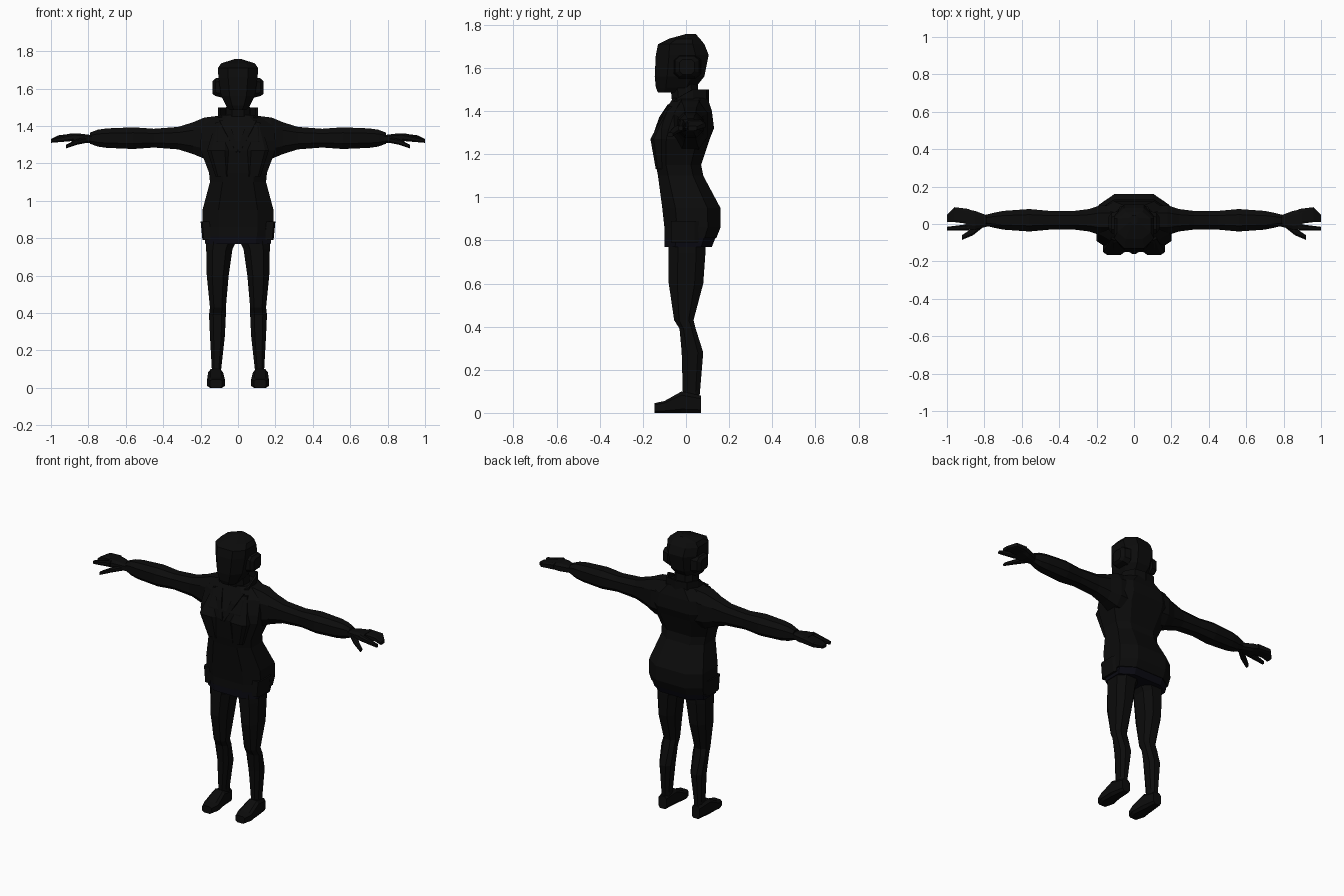
import bpy, bmesh

default_cube = bpy.data.objects.get("Cube")
if default_cube:
    bpy.data.objects.remove(default_cube, do_unlink=True)


def material(name, red, green, blue):
    colour = (red, green, blue, 1)
    made = bpy.data.materials.new(name)
    made.use_nodes = True
    made.diffuse_color = colour
    shader = made.node_tree.nodes["Principled BSDF"]
    shader.inputs["Base Color"].default_value = colour
    shader.inputs["Roughness"].default_value = .9
    return made


black = material("near_black", .0035, .0035, .0035)
trim = material("blue_black", .003, .003, .006)


def finish(name, bm, mirror, paint=black, thickness=0):
    """Turn the bmesh into an object, optionally mirrored or thickened."""
    bmesh.ops.recalc_face_normals(bm, faces=bm.faces)
    mesh = bpy.data.meshes.new(name)
    bm.to_mesh(mesh)
    bm.free()
    mesh.materials.append(paint)
    part = bpy.data.objects.new(name, mesh)
    bpy.context.collection.objects.link(part)
    if thickness:
        solid = part.modifiers.new("thickness", 'SOLIDIFY')
        solid.thickness = thickness
        solid.offset = 0
    if mirror:
        part.modifiers.new("mirror", 'MIRROR')


def loft(name, axis, rings, flat=.5, mirror=True, paint=black):
    """Skin of bevelled rectangles, each (position, low, high, low, high)."""
    octagon = [(1, -flat), (1, flat), (flat, 1), (-flat, 1),
               (-1, flat), (-1, -flat), (-flat, -1), (flat, -1)]
    bm = bmesh.new()
    loops = []
    for position, a_low, a_high, b_low, b_high in rings:
        loop = []
        for u, v in octagon:
            point = [(a_low + a_high + u * (a_high - a_low)) / 2,
                     (b_low + b_high + v * (b_high - b_low)) / 2]
            point.insert("xyz".index(axis), position)
            loop.append(bm.verts.new(point))
        loops.append(loop)
    for lower, upper in zip(loops, loops[1:]):
        for i in range(len(octagon)):
            bm.faces.new((lower[i - 1], lower[i], upper[i], upper[i - 1]))
    bm.faces.new(loops[0])
    bm.faces.new(loops[-1])
    finish(name, bm, mirror, paint)


def body(name, rings, flat=.5, paint=black):
    """Symmetric upright part from (height, half width, front, back)."""
    full = [(z, -half, half, front, back) for z, half, front, back in rings]
    loft(name, 'z', full, flat, False, paint)


def limb(name, centre_y, centre_z, rings):
    """Straight sideways limb from (distance, half depth, half height)."""
    full = [(x, centre_y - depth, centre_y + depth, centre_z - height, centre_z + height)
            for x, depth, height in rings]
    loft(name, 'x', full)


def sheet(name, left_rail, right_rail, thickness, mirror=True):
    """Thin strip of quads between two rails."""
    bm = bmesh.new()
    left = [bm.verts.new(point) for point in left_rail]
    right = [bm.verts.new(point) for point in right_rail]
    for i in range(1, len(left)):
        bm.faces.new((left[i - 1], right[i - 1], right[i], left[i]))
    finish(name, bm, mirror, thickness=thickness)


# Jacket from hem to shoulders
body("jacket", [
    (.81, .185, -.1, .14),
    (.86, .19, -.1, .16),
    (.95, .19, -.11, .16),
    (1.1, .15, -.13, .08),
    (1.15, .155, -.14, .07),
    (1.27, .2, -.15, .11),
    (1.32, .2, -.14, .13),
    (1.4, .19, -.1, .12),
    (1.46, .1, -.06, .1)], flat=.55)
body("jacket_hem", [
    (.77, .175, -.1, .12),
    (.82, .18, -.1, .14)], flat=.55, paint=trim)

# Chest panels and side pockets
loft("chest_panel", 'z', [
    (1.13, .05, .12, -.14, -.09),
    (1.27, .05, .165, -.165, -.08),
    (1.42, .06, .12, -.085, -.05)], flat=.65)
loft("side_pocket", 'z', [
    (.79, .14, .19, -.07, .06),
    (.89, .14, .2, -.07, .06)], flat=.7)

# Lapels and a raised collar that is open at the front
sheet("lapel",
      [(.05, -.08, 1.43), (.03, -.12, 1.37), (0, -.155, 1.27)],
      [(.1, -.08, 1.43), (.07, -.12, 1.37), (.01, -.155, 1.26)], thickness=.009)
collar_top = [(.06, -.07, 1.43), (.1, -.04, 1.46), (.1, .03, 1.5),
              (.07, .09, 1.5), (0, .1, 1.5)]
collar_base = [(x, y, 1.42) for x, y, z in collar_top]
sheet("collar", collar_base, collar_top, thickness=.012)

# Sleeves, with shoulder, elbow and cuff folds
limb("sleeve", .02, 1.335, [
    (.1, .08, .12),
    (.18, .08, .11),
    (.24, .06, .085),
    (.32, .05, .06),
    (.45, .05, .05),
    (.56, .06, .058),
    (.7, .05, .052),
    (.75, .04, .045),
    (.79, .03, .03)])

# Hands with joined fingers, a separate forefinger and a thumb
loft("palm", 'x', [
    (.77, -.01, .04, 1.31, 1.35),
    (.85, -.03, .07, 1.31, 1.36),
    (.9, -.03, .08, 1.32, 1.36)], flat=.6)
loft("fingers", 'x', [
    (.88, 0, .08, 1.32, 1.36),
    (.96, .01, .09, 1.32, 1.35),
    (1, .01, .05, 1.31, 1.33)], flat=.7)
loft("forefinger", 'x', [
    (.88, -.035, 0, 1.32, 1.36),
    (1, -.035, -.015, 1.31, 1.33)])
loft("thumb", 'x', [
    (.81, -.02, .02, 1.31, 1.34),
    (.86, -.06, -.02, 1.3, 1.33),
    (.92, -.085, -.06, 1.28, 1.3)])

# Legs with calf, knee and loose thigh
loft("leg", 'z', [
    (.05, .09, .14, -.01, .06),
    (.1, .09, .14, -.015, .065),
    (.28, .07, .15, -.02, .08),
    (.39, .065, .155, -.03, .045),
    (.43, .065, .15, -.055, .035),
    (.6, .05, .167, -.08, .08),
    (.74, .03, .17, -.08, .09),
    (.8, 0, .17, -.08, .09)])

# Shoes
loft("shoe", 'y', [
    (-.147, .085, .15, 0, .045),
    (-.1, .07, .165, 0, .055),
    (-.02, .08, .16, 0, .1),
    (.07, .09, .145, 0, .08)], flat=.65)

# Neck and head, with hair over the ears
body("neck", [
    (1.4, .07, -.06, .06),
    (1.54, .06, -.075, .055)])
body("head", [
    (1.485, .045, -.13, -.03),
    (1.51, .065, -.14, .045),
    (1.56, .09, -.145, .085),
    (1.66, .105, -.14, .105),
    (1.71, .107, -.13, .085),
    (1.735, .09, -.08, .065),
    (1.757, .02, 0, .045)])
loft("side_hair", 'x', [
    (.08, -.06, .07, 1.55, 1.66),
    (.12, -.05, .06, 1.56, 1.655),
    (.135, -.03, .04, 1.57, 1.64)], flat=.6)
